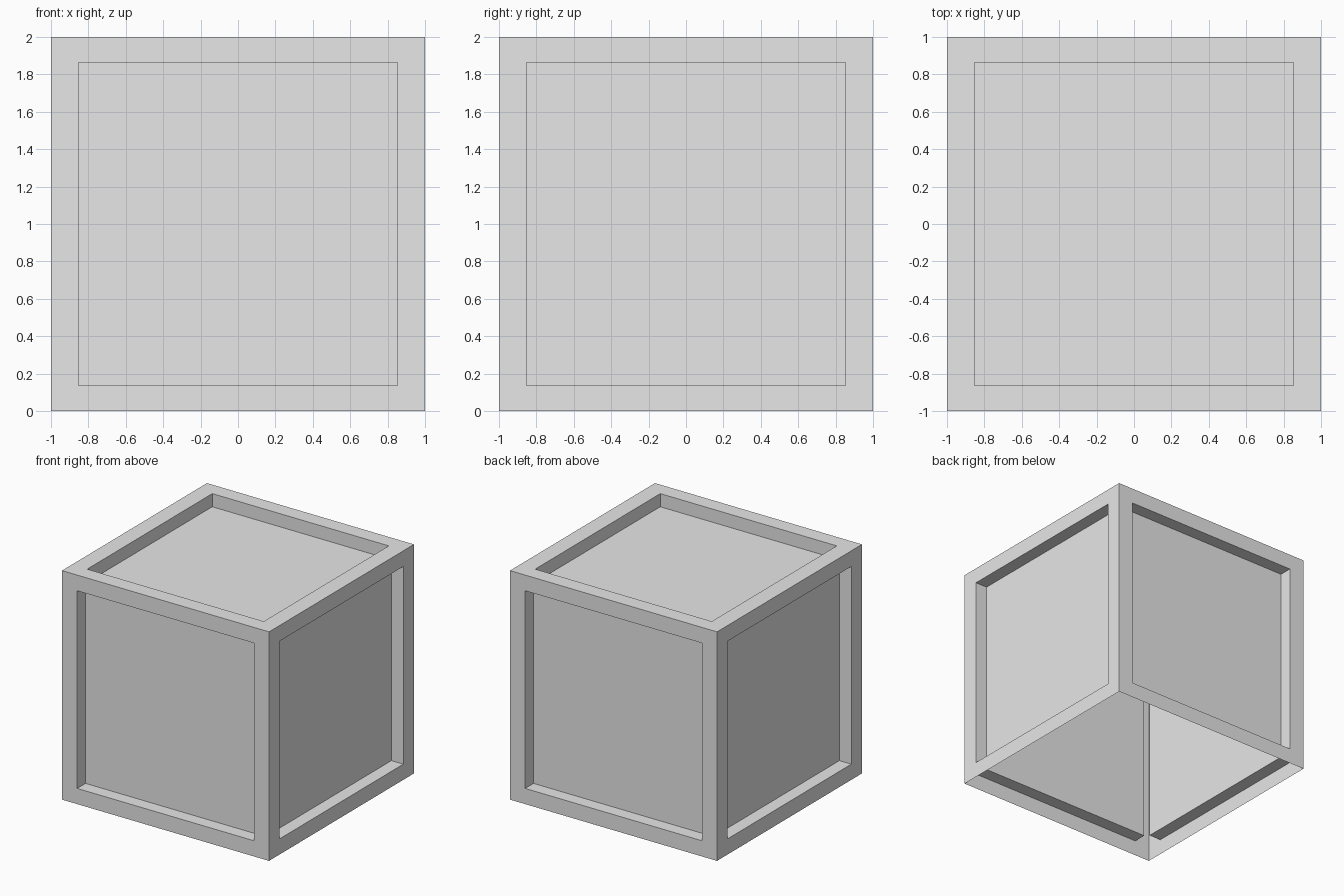
import bpy
import bmesh

# Remove the default cube
default = bpy.data.objects.get("Cube")
if default:
    bpy.data.objects.remove(default, do_unlink=True)

BORDER = 0.147      # width of the frame around each panel
STRETCH = 0.863 / 0.853  # panels are slightly longer along one direction
DEPTH = 0.115       # how far the panels sit back

# One plain grey material
grey = bpy.data.materials.new("plain_grey")
grey.use_nodes = True
colour = (0.8, 0.8, 0.8, 1.0)
grey.diffuse_color = colour
grey.node_tree.nodes["Principled BSDF"].inputs["Base Color"].default_value = colour

# Box shell, open underneath
bm = bmesh.new()
bmesh.ops.create_cube(bm, size=2)
bottom = [f for f in bm.faces if f.normal.z < -0.5]
bmesh.ops.delete(bm, geom=bottom, context='FACES_ONLY')

# Frame each of the five sides with an inset panel
panels = list(bm.faces)
bmesh.ops.inset_individual(bm, faces=panels, thickness=BORDER, use_even_offset=True)
for panel in panels:
    for v in panel.verts:
        if abs(panel.normal.z) > 0.5:
            v.co.y *= STRETCH
        else:
            v.co.z *= STRETCH

# Push the panels inwards
pushed = bmesh.ops.extrude_discrete_faces(bm, faces=panels)["faces"]
for panel in pushed:
    panel.normal_update()
    bmesh.ops.translate(bm, verts=panel.verts, vec=panel.normal * -DEPTH)

# Stand the box on the ground
bmesh.ops.translate(bm, verts=bm.verts, vec=(0, 0, 1))
bm.normal_update()
mesh = bpy.data.meshes.new("panelled_box")
bm.to_mesh(mesh)
bm.free()
mesh.materials.append(grey)
box = bpy.data.objects.new("panelled_box", mesh)
bpy.context.collection.objects.link(box)
